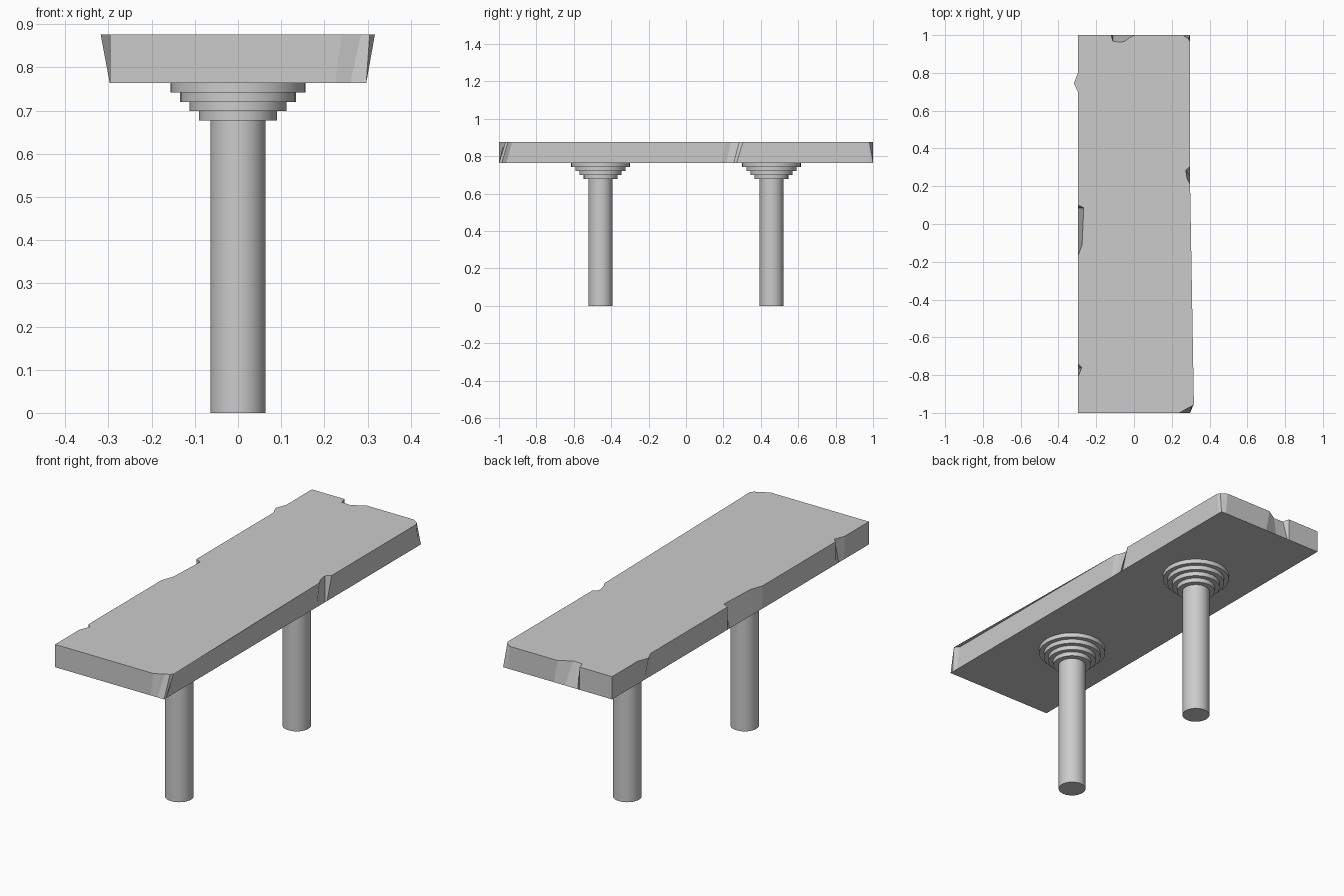
import bpy, bmesh

if "Cube" in bpy.data.objects:
    bpy.data.objects.remove(bpy.data.objects["Cube"])

W, L = 0.297, 1.0            # slab half sizes
Z0, Z1 = 0.764, 0.876        # slab underside and top
LEG_Y = 0.457

# Chipped slab: each row is (top x, top y, bottom x, bottom y), counterclockwise
outline = [
    (-W, -L, -W, -L),
    # front right corner, broken back
    (0.24, -L, 0.225, -L), (0.285, -0.975, 0.26, -L), (0.305, -0.965, W, -L),
    (0.317, -0.952, W, -0.985), (W, -0.93, W, -0.96),
    # right edge chip
    (W, 0.21, W, 0.19), (0.281, 0.24, W, 0.215), (0.274, 0.285, W, 0.255),
    (W, 0.305, W, 0.27),
    # back right corner
    (W, 0.965, W, 0.98), (0.288, 0.98, W, L), (0.26, L, 0.27, L),
    # back edge chip
    (0.0, L, 0.02, L), (-0.06, 0.963, -0.04, L), (-0.112, 0.966, -0.11, L),
    (-0.12, L, -0.12, L),
    (-W, L, -W, L),
    # left edge bulge, long chip and small chip
    (-W, 0.80, -W, 0.80), (-0.318, 0.745, -W, 0.75), (-W, 0.70, -W, 0.70),
    (-W, 0.10, -W, 0.10), (-0.266, 0.085, -W, 0.085), (-0.275, -0.11, -W, -0.11),
    (-W, -0.17, -W, -0.17),
    (-W, -0.74, -W, -0.74), (-0.276, -0.76, -W, -0.765), (-W, -0.81, -W, -0.81),
]
bm = bmesh.new()
top = [bm.verts.new((r[0], r[1], Z1)) for r in outline]
bot = [bm.verts.new((r[2], r[3], Z0)) for r in outline]
bm.faces.new(top)
bm.faces.new(bot[::-1])
n = len(outline)
for i in range(n):
    j = (i + 1) % n
    bm.faces.new((bot[i], bot[j], top[j], top[i]))
bmesh.ops.triangulate(bm, faces=[f for f in bm.faces if len(f.verts) > 4])
me = bpy.data.meshes.new("stone_slab")
bm.to_mesh(me)
bm.free()
slab = bpy.data.objects.new("stone_slab", me)
bpy.context.collection.objects.link(slab)


def disc(name, radius, z0, z1, y):
    bpy.ops.mesh.primitive_cylinder_add(vertices=32, radius=radius, depth=z1 - z0,
                                        location=(0, y, (z0 + z1) / 2))
    bpy.context.object.name = name
    bpy.ops.object.shade_smooth_by_angle()


# Round columns with stepped capitals
for side, y in (("front", -LEG_Y), ("back", LEG_Y)):
    disc(f"{side}_column", 0.064, 0.0, 0.677, y)
    step = (Z0 - 0.677) / 4
    for k in range(4):
        disc(f"{side}_capital_step_{k + 1}", 0.09 + 0.0223 * k,
             0.677 + step * k, 0.677 + step * (k + 1), y)
